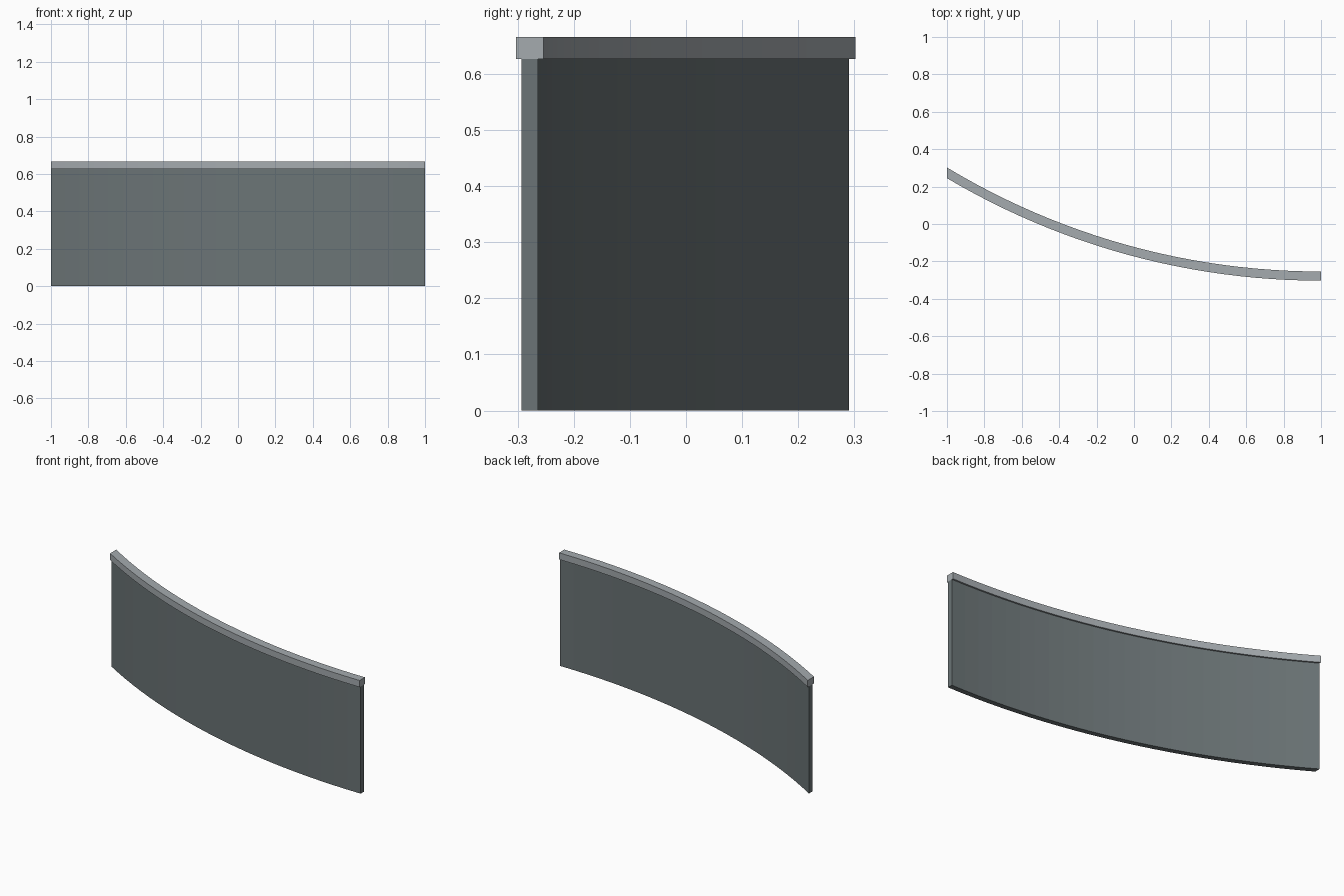
import bpy, bmesh, math

if "Cube" in bpy.data.objects:
    bpy.data.objects.remove(bpy.data.objects["Cube"])

CX, CY = 1.0, 3.621      # centre of the plan arc
R = 3.8995               # centreline radius
SEGMENTS = 24


def material(name, rgb):
    m = bpy.data.materials.new(name)
    m.diffuse_color = (*rgb, 1.0)
    m.use_nodes = True
    m.node_tree.nodes["Principled BSDF"].inputs["Base Color"].default_value = m.diffuse_color
    return m


def curved_bar(name, thickness, z0, z1, mat):
    """Rectangular section swept along the arc, ends cut square at x = -1 and x = 1."""
    bm = bmesh.new()
    rings = []
    for i in range(SEGMENTS + 1):
        t = i / SEGMENTS
        ring = []
        for r, z in ((R + thickness / 2, z0), (R - thickness / 2, z0),
                     (R - thickness / 2, z1), (R + thickness / 2, z1)):
            a = math.asin(2 / r) * (1 - t)
            ring.append(bm.verts.new((CX - r * math.sin(a), CY - r * math.cos(a), z)))
        rings.append(ring)
    for a, b in zip(rings, rings[1:]):
        for k in range(4):
            n = (k + 1) % 4
            bm.faces.new((a[k], a[n], b[n], b[k]))
    bm.faces.new(rings[0])
    bm.faces.new(rings[-1])
    bmesh.ops.recalc_face_normals(bm, faces=bm.faces[:])
    me = bpy.data.meshes.new(name)
    bm.to_mesh(me)
    bm.free()
    me.materials.append(mat)
    ob = bpy.data.objects.new(name, me)
    bpy.context.collection.objects.link(ob)
    return ob


# Tall curved wall panel
curved_bar("wall_panel", 0.03, 0.0, 0.627, material("dark grey green", (0.147, 0.175, 0.181)))
# Wider coping rail on top
curved_bar("top_rail", 0.049, 0.627, 0.666, material("light grey", (0.376, 0.407, 0.429)))
